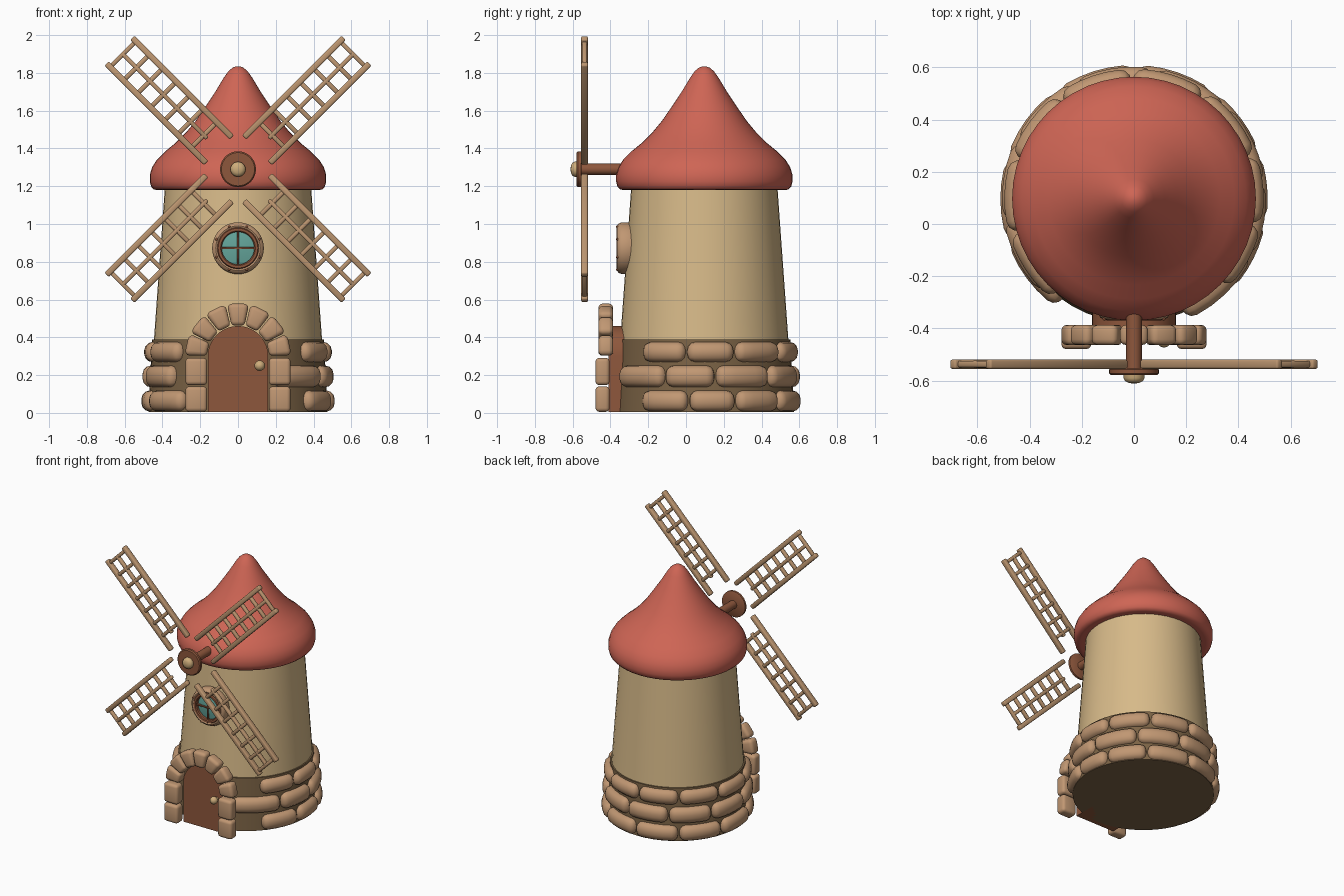
import bpy, bmesh, math
from math import sin, cos, pi, radians
from mathutils import Vector, Matrix

if "Cube" in bpy.data.objects:
    bpy.data.objects.remove(bpy.data.objects["Cube"])

CY = 0.097  # tower axis


def mat(name, col):
    m = bpy.data.materials.new(name)
    m.diffuse_color = (*col, 1)
    m.use_nodes = True
    m.node_tree.nodes["Principled BSDF"].inputs["Base Color"].default_value = m.diffuse_color
    return m


STONE = mat("tan stone", (0.53, 0.31, 0.17))
WOOD = mat("pale wood", (0.50, 0.30, 0.16))
PLASTER = mat("cream plaster", (0.68, 0.49, 0.25))
ROOF = mat("red roof", (0.62, 0.13, 0.09))
BROWN = mat("brown wood", (0.27, 0.095, 0.045))
MORTAR = mat("dark mortar", (0.20, 0.125, 0.06))
GLASS = mat("teal glass", (0.13, 0.38, 0.33))
KNOB = mat("pale brass", (0.62, 0.42, 0.20))


def finish(name, bm, material, angle=40):
    bmesh.ops.recalc_face_normals(bm, faces=bm.faces[:])
    me = bpy.data.meshes.new(name)
    bm.to_mesh(me)
    bm.free()
    me.materials.append(material)
    for p in me.polygons:
        p.use_smooth = True
    me.set_sharp_from_angle(angle=radians(angle))
    ob = bpy.data.objects.new(name, me)
    bpy.context.collection.objects.link(ob)
    return ob


def lathe(name, prof, material, center, facing=False, n=48, closed=False, angle=40):
    """Revolve (radius, height) points about z, or about -y when facing."""
    bm = bmesh.new()
    rings = []
    for r, h in prof:
        ring = []
        for i in range(n):
            a = 2 * pi * i / n
            c, s = r * cos(a), r * sin(a)
            p = Vector((c, -h, s)) if facing else Vector((c, s, h))
            ring.append(bm.verts.new(p + Vector(center)))
        rings.append(ring)
    pairs = list(zip(rings, rings[1:]))
    if closed:
        pairs.append((rings[-1], rings[0]))
    for a, b in pairs:
        for i in range(n):
            j = (i + 1) % n
            bm.faces.new((a[i], a[j], b[j], b[i]))
    if not closed:
        bm.faces.new(rings[0])
        bm.faces.new(rings[-1])
    return finish(name, bm, material, angle)


def block(bm, size, place, bevel, segs=3, cuts=0):
    """Add a rounded box to bm; place() maps local points to the model."""
    t = bmesh.new()
    bmesh.ops.create_cube(t, size=1)
    bmesh.ops.scale(t, vec=size, verts=t.verts[:])
    bmesh.ops.bevel(t, geom=t.edges[:], offset=bevel, segments=segs,
                    profile=0.5, affect='EDGES')
    for k in range(cuts):
        x = (size[0] - 2 * bevel) * ((k + 1) / (cuts + 1) - 0.5)
        bmesh.ops.bisect_plane(t, geom=t.verts[:] + t.edges[:] + t.faces[:],
                               plane_co=(x, 0, 0), plane_no=(1, 0, 0))
    for v in t.verts:
        v.co = place(v.co.copy())
    me = bpy.data.meshes.new("tmp")
    t.to_mesh(me)
    t.free()
    bm.from_mesh(me)
    bpy.data.meshes.remove(me)


# Tower, base and roof
axis = (0, CY, 0)
lathe("tower_wall", [(0.447, 0.36), (0.386, 1.21)], PLASTER, axis)
lathe("stone_base_core", [(0.475, 0.005), (0.455, 0.388)], MORTAR, axis)
lathe("roof", [(0.36, 1.19), (0.42, 1.18), (0.445, 1.182), (0.46, 1.198), (0.467, 1.225),
               (0.467, 1.26), (0.455, 1.30), (0.43, 1.34), (0.385, 1.385), (0.33, 1.43),
               (0.275, 1.485), (0.225, 1.545), (0.17, 1.625), (0.12, 1.70), (0.075, 1.775),
               (0.05, 1.81), (0.028, 1.828), (0.008, 1.835)], ROOF, axis, angle=60)

# Three courses of curved stones, open at the door
rows = [(0.063, 0.112, 0.512, [-43, -10, 20, 53], 235),
        (0.193, 0.116, 0.506, [-67, -26, 7, 45], 226),
        (0.322, 0.108, 0.497, [-44, -12, 20, 56], 231)]
bm = bmesh.new()
for z, h, r, start, end in rows:
    b = start + [start[-1] + (end - start[-1]) * k / 5 for k in range(1, 6)]
    for a0, a1 in zip(b, b[1:]):
        mid, length = radians((a0 + a1) / 2), radians(a1 - a0) * r - 0.006

        def bend(p):
            a, q = mid + p.x / r, r - 0.06 + p.y
            return Vector((q * cos(a), CY + q * sin(a), z + p.z))
        block(bm, (length, 0.12, h), bend, 0.046, 3, 3)
finish("base_stones", bm, STONE, 50)

# Door with a rounded top
bm = bmesh.new()
outline = [(-0.16, 0.005), (0.16, 0.005)]
outline += [(0.16 * cos(pi * k / 20), 0.30 + 0.16 * sin(pi * k / 20)) for k in range(21)]
f = bm.faces.new([bm.verts.new((x, -0.41, z)) for x, z in outline])
ext = bmesh.ops.extrude_face_region(bm, geom=[f])["geom"]
bmesh.ops.translate(bm, vec=(0, 0.17, 0), verts=[g for g in ext if isinstance(g, bmesh.types.BMVert)])
bm.faces.new([v for v in f.verts]) if not f.is_valid else None
finish("door", bm, BROWN)
lathe("door_knob", [(0.012, -0.03), (0.012, 0.0)] +
      [(0.028 * sin(t), 0.022 - 0.026 * cos(t)) for t in (0.6, 1.1, 1.57, 2.1, 2.6, 3.0)],
      KNOB, (0.115, -0.425, 0.25), True, 20, angle=60)

# Stone surround: two jamb blocks per side and seven arch stones
bm = bmesh.new()
for s in (-1, 1):
    for z, h in ((0.073, 0.134), (0.219, 0.144)):
        block(bm, (0.115, 0.075, h), lambda p: p + Vector((s * 0.221, -0.442, z)), 0.02)
for k in range(7):
    mid = pi * (k + 0.5) / 7

    def wedge(p):
        a, q = mid + p.x / 0.222, 0.222 + p.z
        return Vector((q * cos(a), -0.425 + p.y, 0.30 + q * sin(a)))
    block(bm, (0.093, 0.078, 0.116), wedge, 0.022)
finish("door_arch_stones", bm, STONE, 50)

# Round window
wc = (0, 0, 0.872)
lathe("window_surround", [(0.10, 0.28), (0.13, 0.28), (0.137, 0.305), (0.137, 0.34),
                          (0.130, 0.358), (0.118, 0.365), (0.105, 0.360)],
      STONE, wc, True, 40, True)
lathe("window_frame", [(0.086, 0.29), (0.108, 0.29), (0.110, 0.362), (0.105, 0.369),
                       (0.092, 0.369), (0.086, 0.362)], BROWN, wc, True, 40, True)
lathe("window_glass", [(0.09, 0.29), (0.09, 0.343), (0.05, 0.35), (0.004, 0.353)],
      GLASS, wc, True, 40, angle=60)
bm = bmesh.new()
for size in ((0.175, 0.02, 0.011), (0.011, 0.02, 0.175)):
    block(bm, size, lambda p: p + Vector((0, -0.35, 0.872)), 0.002, 1)
finish("window_bars", bm, BROWN)
bm = bmesh.new()
for k in range(8):
    a = pi * (k + 0.5) / 4
    bmesh.ops.create_icosphere(bm, subdivisions=1, radius=0.008, matrix=Matrix.Translation(
        (0.123 * cos(a), -0.363, 0.872 + 0.123 * sin(a))))
finish("window_studs", bm, BROWN, 80)

# Shaft, hub and hub cap
hc = (0, 0, 1.29)
lathe("sail_shaft", [(0.03, 0.25), (0.03, 0.56)], BROWN, hc, True, 24)
lathe("hub_disc", [(0.088, 0.552), (0.095, 0.557), (0.095, 0.572), (0.088, 0.579)], BROWN, hc, True, 40)
lathe("hub_cap", [(0.040, 0.57), (0.040, 0.590), (0.034, 0.602), (0.02, 0.609), (0.004, 0.611)],
      KNOB, hc, True, 24)

# Four lattice sails
for k in range(4):
    ang = radians(45 + 90 * k)
    rot = Matrix.Rotation(-ang, 3, 'Y')
    bm = bmesh.new()

    def bar(u, v, lu, lv, d):
        block(bm, (lu, d, lv), lambda p: rot @ (p + Vector((u, 0, v))) + Vector((0, -0.537, 1.29)),
              0.008, 2)
    for v in (-0.096, 0.096):
        bar(0.515, v, 0.745, 0.032, 0.036)
    bar(0.55, 0, 0.64, 0.024, 0.028)
    for i in range(7):
        bar(0.255 + 0.101 * i, 0, 0.024, 0.19, 0.026)
    finish("sail_%d" % (k + 1), bm, WOOD, 50)
